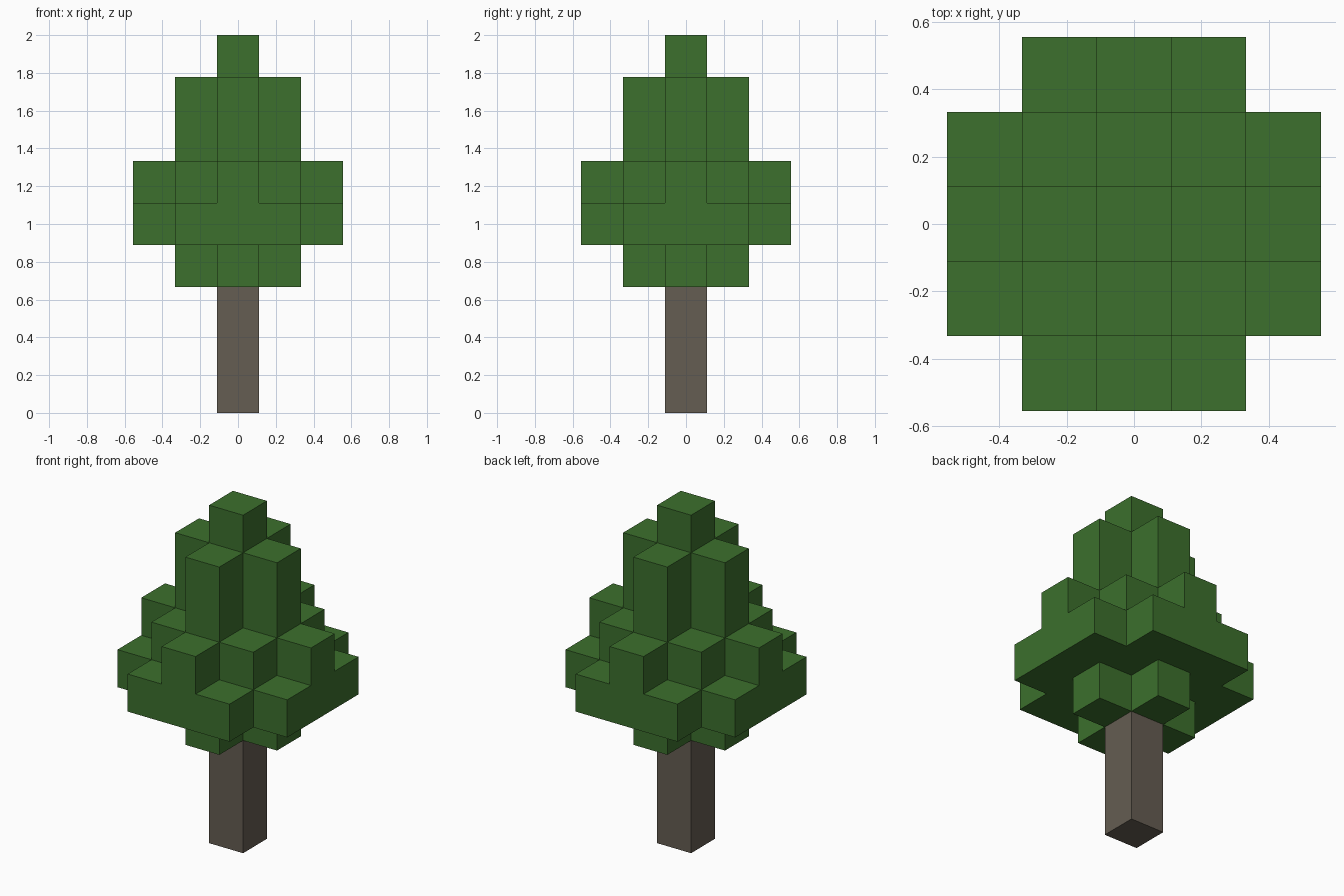
import bpy
import bmesh
from mathutils import Vector

cube = bpy.data.objects.get("Cube")
if cube:
    bpy.data.objects.remove(cube, do_unlink=True)

U = 2 / 9  # edge of one block; the tree is nine blocks tall


def make_material(name, rgb):
    mat = bpy.data.materials.new(name)
    mat.use_nodes = True
    mat.diffuse_color = (*rgb, 1)
    mat.node_tree.nodes["Principled BSDF"].inputs["Base Color"].default_value = (*rgb, 1)
    return mat


def diamond(radius):
    """Block positions within a stepped diamond."""
    span = range(-radius, radius + 1)
    return {(x, y) for x in span for y in span if abs(x) + abs(y) <= radius}


def clipped_square(radius):
    """Square of blocks without its four corners."""
    span = range(-radius, radius + 1)
    return {(x, y) for x in span for y in span if abs(x) + abs(y) < 2 * radius}


def build_blocks(name, cells, neighbours, mat):
    """Join blocks into one shell, leaving out faces against other blocks."""
    bm = bmesh.new()
    axes = [Vector(a) for a in ((1, 0, 0), (0, 1, 0), (0, 0, 1))]
    for cell in sorted(cells):
        centre = Vector(cell) + axes[2] / 2
        for i in range(3):
            for sign in (-1, 1):
                normal = axes[i] * sign
                if tuple(int(c) for c in Vector(cell) + normal) in cells | neighbours:
                    continue
                a, b = axes[(i + 1) % 3] / 2, axes[(i + 2) % 3] / 2 * sign
                mid = centre + normal / 2
                corners = (mid - a - b, mid + a - b, mid + a + b, mid - a + b)
                bm.faces.new([bm.verts.new(c * U) for c in corners])
    bmesh.ops.remove_doubles(bm, verts=bm.verts, dist=0.001)
    mesh = bpy.data.meshes.new(name)
    bm.to_mesh(mesh)
    bm.free()
    mesh.materials.append(mat)
    obj = bpy.data.objects.new(name, mesh)
    bpy.context.collection.objects.link(obj)
    return obj


bark = make_material("bark_brown", (0.130, 0.109, 0.084))
leaf = make_material("leaf_green", (0.045, 0.162, 0.026))

# Trunk: a column of three blocks
trunk = {(0, 0, z) for z in range(3)}

# Foliage: layers from the underside to the tip
layers = [diamond(1), clipped_square(2), diamond(2), diamond(1), diamond(1), diamond(0)]
foliage = {(x, y, z) for z, layer in enumerate(layers, start=3) for x, y in layer}

build_blocks("trunk", trunk, foliage, bark)
build_blocks("foliage", foliage, trunk, leaf)
